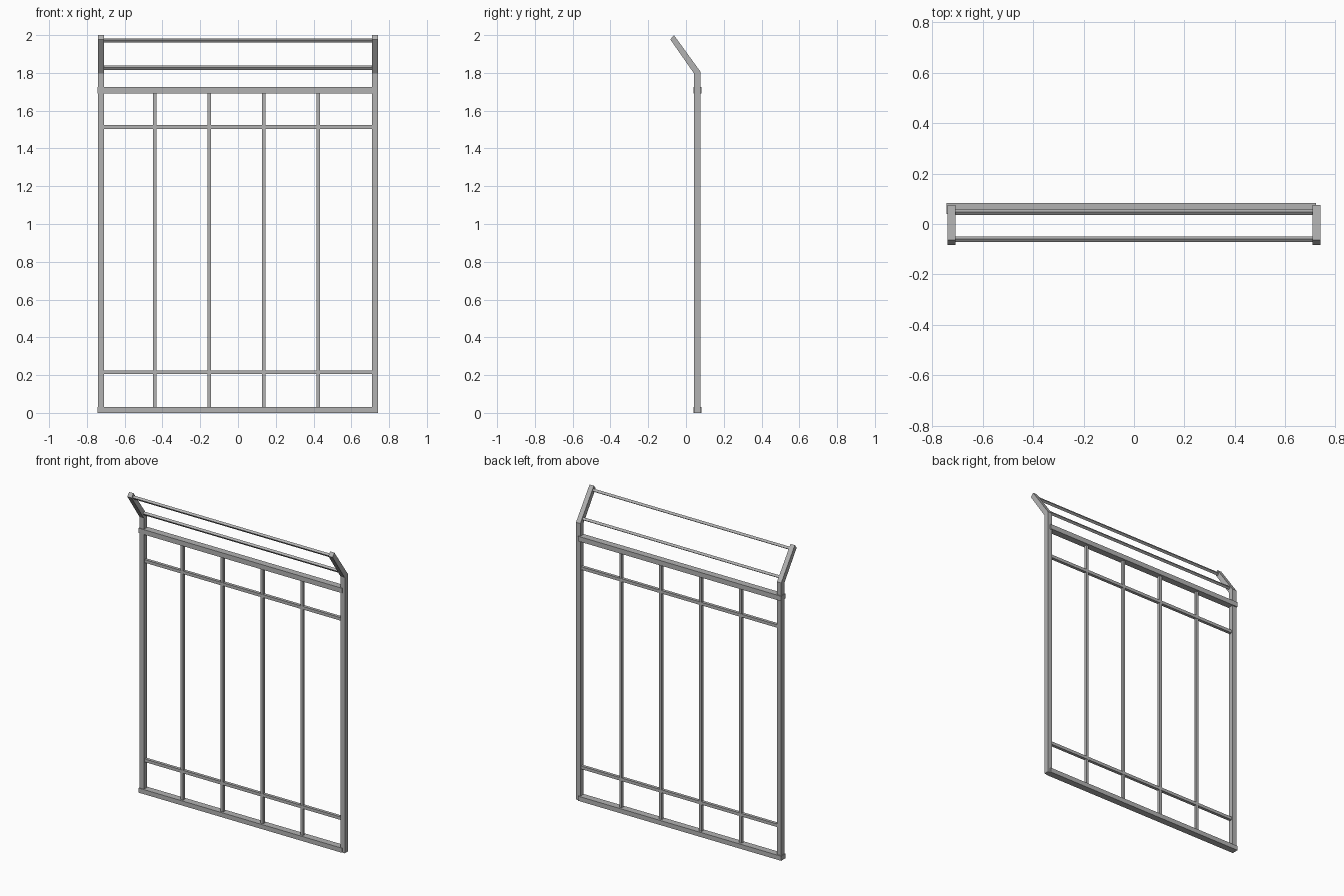
import bpy
import bmesh
from mathutils import Matrix

cube = bpy.data.objects.get("Cube")
if cube:
    bpy.data.objects.remove(cube, do_unlink=True)

# One painted steel colour
steel = bpy.data.materials.new("grey_steel")
steel.use_nodes = True
colour = (0.45, 0.45, 0.45, 1)
steel.diffuse_color = colour
steel.node_tree.nodes["Principled BSDF"].inputs["Base Color"].default_value = colour


def finish(name, bm):
    bmesh.ops.recalc_face_normals(bm, faces=bm.faces)
    mesh = bpy.data.meshes.new(name)
    bm.to_mesh(mesh)
    bm.free()
    mesh.materials.append(steel)
    obj = bpy.data.objects.new(name, mesh)
    bpy.context.collection.objects.link(obj)


def bar(name, low, high, tilt=0):
    """Box between two corners, optionally turned about its long x axis."""
    size = [b - a for a, b in zip(low, high)]
    centre = [(a + b) / 2 for a, b in zip(low, high)]
    bm = bmesh.new()
    bmesh.ops.create_cube(bm, size=1, matrix=Matrix.Translation(centre)
                          @ Matrix.Rotation(tilt, 4, "X")
                          @ Matrix.Diagonal((*size, 1)))
    finish(name, bm)


def post(name, x0, x1):
    """Upright whose top bends forward, extruded from its side profile."""
    profile = [(0.043, 0), (0.076, 0), (0.076, 1.807), (-0.064, 2.0),
               (-0.083, 1.977), (0.043, 1.796)]
    bm = bmesh.new()
    face = bm.faces.new([bm.verts.new((x0, y, z)) for y, z in profile])
    grown = bmesh.ops.extrude_face_region(bm, geom=[face])
    moved = [v for v in grown["geom"] if isinstance(v, bmesh.types.BMVert)]
    bmesh.ops.translate(bm, verts=moved, vec=(x1 - x0, 0, 0))
    finish(name, bm)


# Bent side posts
post("right_post", -0.74, -0.709)
post("left_post", 0.709, 0.74)

# Heavy rails, lapping past the right post
for name, z0, z1 in (("bottom_rail", 0, 0.03), ("top_rail", 1.692, 1.724)):
    bar(name, (-0.744, 0.039, z0), (0.722, 0.083, z1))

# Thin horizontal bars
for name, z in (("lower_crossbar", 0.215), ("upper_crossbar", 1.514)):
    bar(name, (-0.715, 0.05, z - 0.01), (0.715, 0.07, z + 0.01))

# Thin upright bars
for i in range(4):
    x = -0.44 + 0.288 * i
    bar(f"upright_bar_{i + 1}", (x - 0.009, 0.051, 0.02), (x + 0.009, 0.069, 1.7))

# Bars strung between the bent arms
for name, y, z in (("lower_arm_bar", 0.046, 1.827), ("upper_arm_bar", -0.061, 1.972)):
    bar(name, (-0.715, y - 0.008, z - 0.008), (0.715, y + 0.008, z + 0.008), 0.63)
